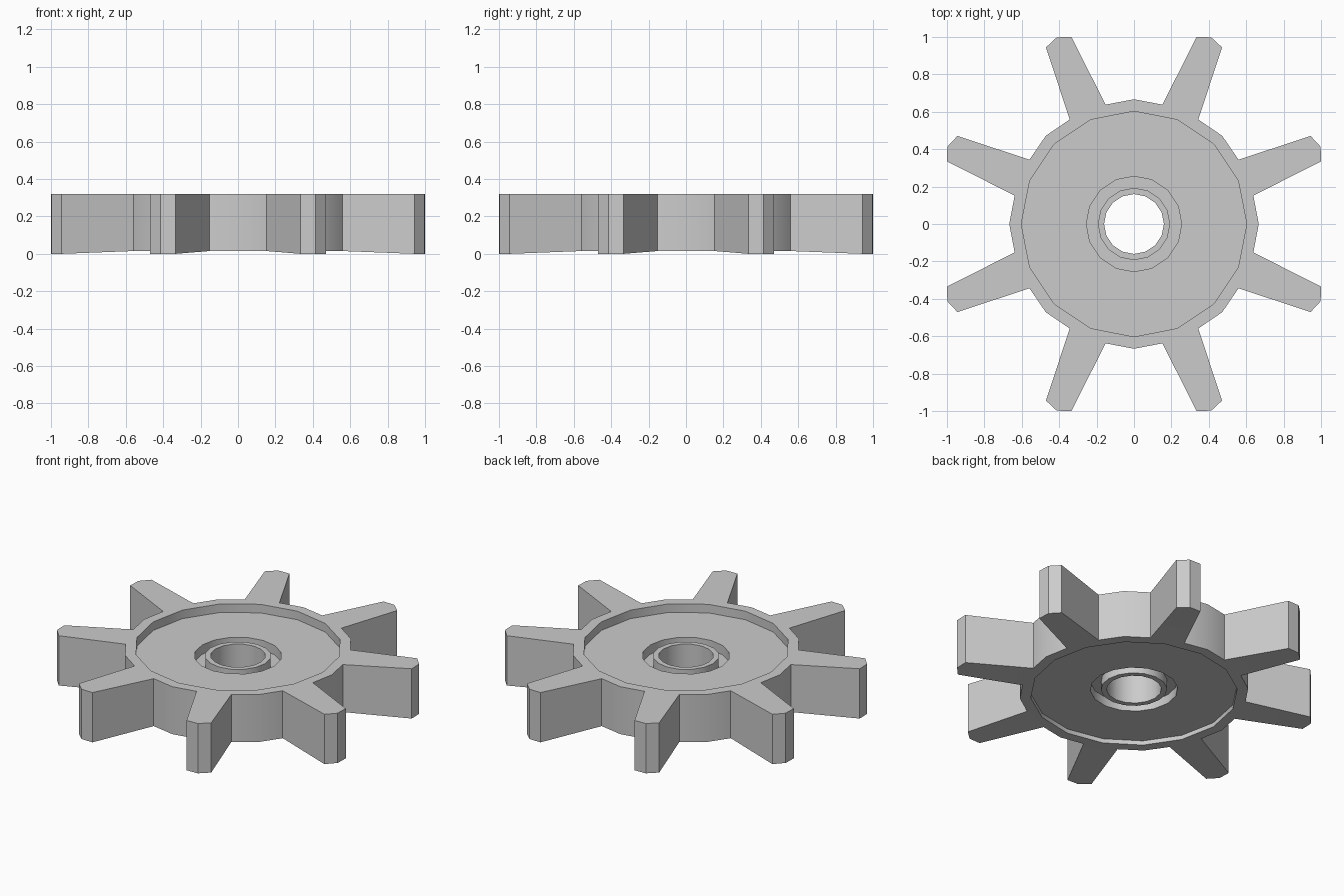
import bpy, bmesh
from math import sin, cos, radians

if "Cube" in bpy.data.objects:
    bpy.data.objects.remove(bpy.data.objects["Cube"])

TEETH = 8
STEP = 360 / TEETH
TOP, RIM_BOTTOM = 0.32, 0.015

# One tooth sector: (radius, angle from valley centre, underside height)
SECTOR = [
    (0.667, 0.0, RIM_BOTTOM),
    (0.656, 13.4, RIM_BOTTOM),
    (1.055, 18.5, 0.0),
    (1.08, 22.5, 0.0),
    (1.055, 26.5, 0.0),
    (0.656, 31.6, RIM_BOTTOM),
]

# Inner profile (radius, z): recess, hub groove, collar, bore, then the underside
PROFILE = [
    (0.603, TOP), (0.603, 0.265), (0.255, 0.265), (0.255, 0.205),
    (0.193, 0.205), (0.193, 0.265), (0.16, 0.265),
    (0.16, 0.043), (0.193, 0.043), (0.193, 0.10), (0.255, 0.10),
    (0.255, 0.043), (0.603, 0.043), (0.603, RIM_BOTTOM),
]

bm = bmesh.new()


def polar(r, deg, z):
    a = radians(deg)
    return bm.verts.new((r * cos(a), r * sin(a), z))


# 16-sided rings lathed from the inner profile
rings = [[polar(r, i * STEP / 2, z) for i in range(2 * TEETH)] for r, z in PROFILE]
for a, b in zip(rings, rings[1:]):
    for i in range(2 * TEETH):
        j = (i + 1) % (2 * TEETH)
        bm.faces.new((a[i], a[j], b[j], b[i]))

# Toothed outline, top and bottom
top, bottom = [], []
for k in range(TEETH):
    for r, deg, z in SECTOR:
        top.append(polar(r, deg + k * STEP, TOP))
        bottom.append(polar(r, deg + k * STEP, z))

# Outer side walls
n = len(top)
for i in range(n):
    j = (i + 1) % n
    bm.faces.new((bottom[i], bottom[j], top[j], top[i]))

# Rim and tooth caps
for outline, ring in ((top, rings[0]), (bottom, rings[-1])):
    for k in range(TEETH):
        p = [outline[(6 * k + i) % n] for i in range(7)]
        q = [ring[(2 * k + i) % (2 * TEETH)] for i in range(3)]
        bm.faces.new((p[0], p[1], q[1], q[0]))
        bm.faces.new((p[1], p[5], q[1]))
        bm.faces.new(p[1:6])
        bm.faces.new((p[5], p[6], q[2], q[1]))

bmesh.ops.recalc_face_normals(bm, faces=bm.faces)
mesh = bpy.data.meshes.new("gear_wheel")
bm.to_mesh(mesh)
bm.free()
gear = bpy.data.objects.new("gear_wheel", mesh)
bpy.context.collection.objects.link(gear)

# Smooth shallow bends, keep corners crisp
bpy.context.view_layer.objects.active = gear
gear.select_set(True)
bpy.ops.object.shade_smooth_by_angle(angle=radians(30))
